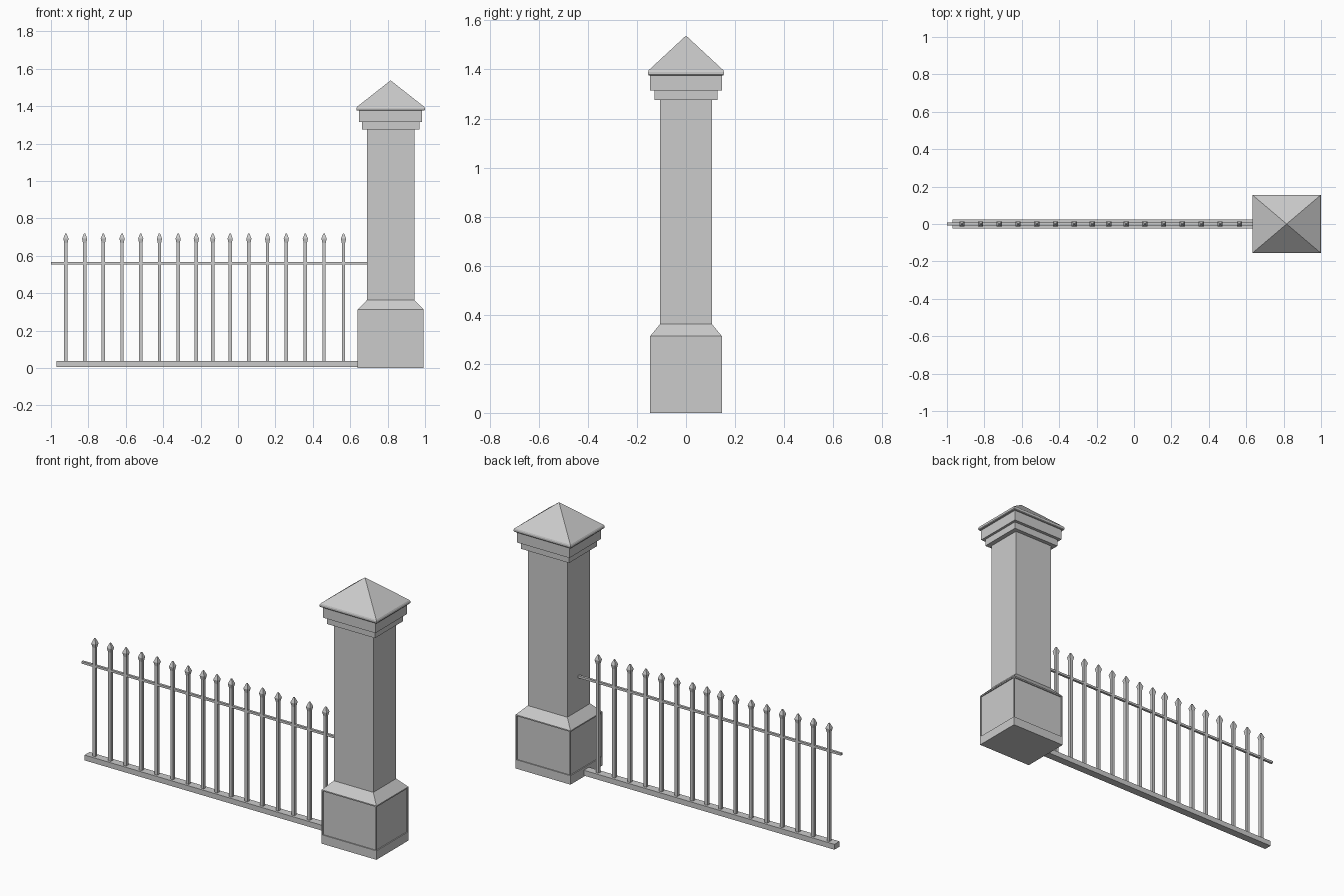
import bpy, bmesh

if "Cube" in bpy.data.objects:
    bpy.data.objects.remove(bpy.data.objects["Cube"])

PX = 0.816  # pillar centre along x


def loft(name, rings, cx=0.0, bm=None):
    """Stack rectangular rings (half x, half y, z) into a closed solid."""
    own = bm is None
    bm = bm or bmesh.new()
    loops = [[bm.verts.new((cx + sx * hx, sy * hy, z))
              for sx, sy in ((-1, -1), (1, -1), (1, 1), (-1, 1))]
             for hx, hy, z in rings]
    sides = []
    for a, b in zip(loops, loops[1:]):
        for i in range(4):
            j = (i + 1) % 4
            sides.append(bm.faces.new((a[i], a[j], b[j], b[i])))
    bm.faces.new(loops[0][::-1])
    bm.faces.new(loops[-1])
    if own:
        finish(name, bm)
    return sides


def finish(name, bm):
    mesh = bpy.data.meshes.new(name)
    bm.to_mesh(mesh)
    bm.free()
    obj = bpy.data.objects.new(name, mesh)
    bpy.context.collection.objects.link(obj)
    return obj


# Pedestal with chamfered top and a shallow recessed panel on each side
bm = bmesh.new()
sides = loft("", [(0.176, 0.146, 0), (0.176, 0.146, 0.052), (0.176, 0.146, 0.306),
                  (0.176, 0.146, 0.313), (0.127, 0.105, 0.363)], PX, bm)
bmesh.ops.inset_individual(bm, faces=sides[4:8], thickness=0.008, use_even_offset=True)
for f in sides[4:8]:
    n = f.normal.copy()
    ext = bmesh.ops.extrude_discrete_faces(bm, faces=[f])["faces"][0]
    bmesh.ops.translate(bm, verts=ext.verts, vec=-0.006 * n)
finish("pillar_base", bm)

# Shaft, two-step cornice and pyramid roof
loft("pillar_shaft", [(0.127, 0.105, 0.36), (0.127, 0.105, 1.28)], PX)
loft("lower_cornice", [(0.154, 0.128, 1.275), (0.154, 0.128, 1.316)], PX)
loft("upper_cornice", [(0.169, 0.146, 1.315), (0.169, 0.146, 1.377)], PX)
loft("pillar_roof", [(0.180, 0.152, 1.376), (0.183, 0.155, 1.380),
                     (0.183, 0.155, 1.390), (0.179, 0.152, 1.397),
                     (0.001, 0.001, 1.537)], PX)

# Fence kerb and top rail
loft("fence_kerb", [(0.815, 0.023, 0.006), (0.815, 0.023, 0.037)], -0.155)
loft("fence_rail", [(0.85, 0.007, 0.554), (0.85, 0.007, 0.567)], -0.15)

# Square pickets with spear tips
picket_x = (-0.92, -0.82, -0.72, -0.62, -0.52, -0.42, -0.32, -0.223,
            -0.135, -0.042, 0.058, 0.158, 0.258, 0.36, 0.46, 0.564)
for i, x in enumerate(picket_x):
    loft(f"picket_{i + 1}", [(0.009, 0.009, 0.03), (0.009, 0.009, 0.668),
                             (0.014, 0.014, 0.692), (0.003, 0.003, 0.720)], x)
